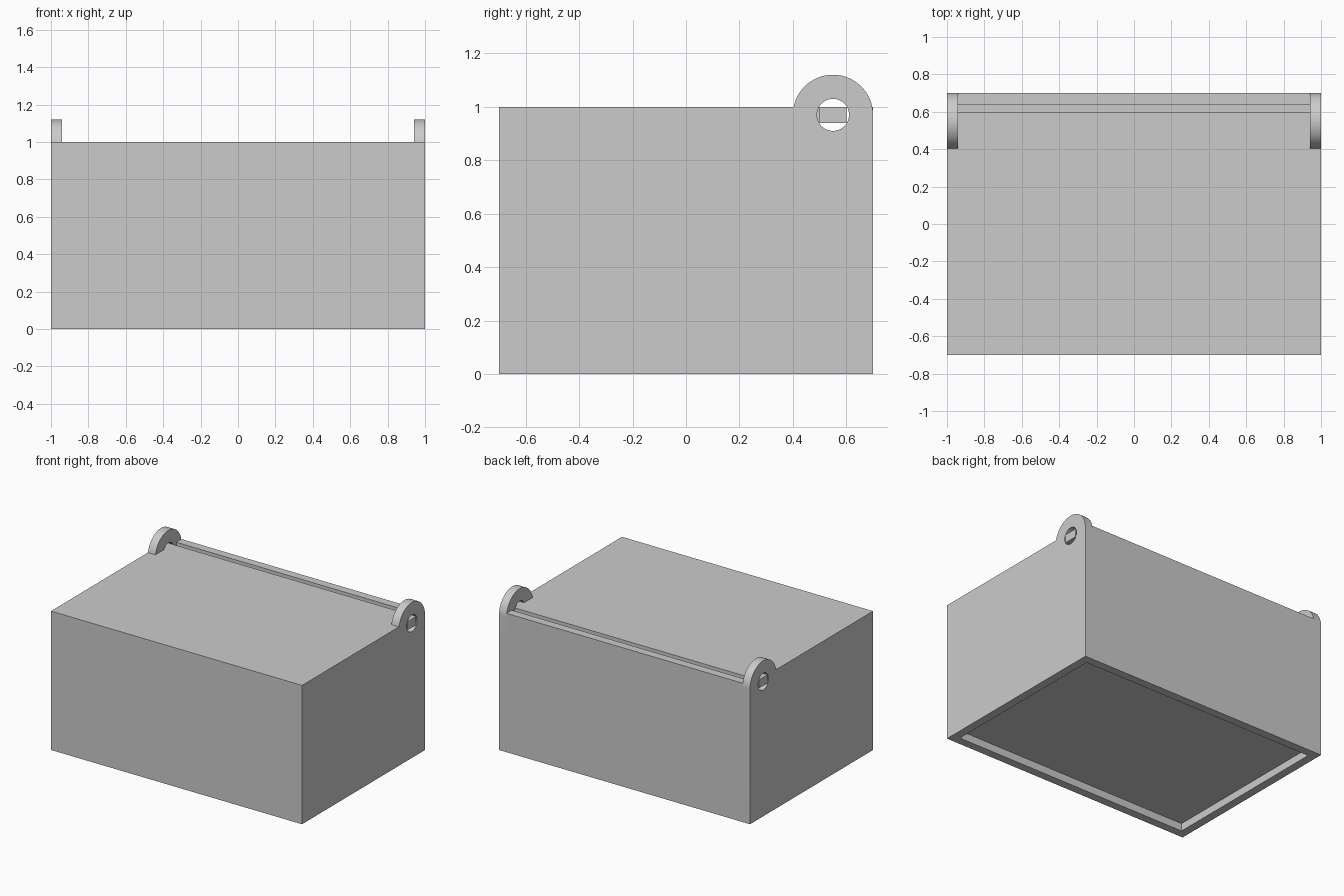
import bpy, bmesh, math

old = bpy.data.objects.get("Cube")
if old:
    bpy.data.objects.remove(old)

W, D, H, T = 1.0, 0.7, 1.0, 0.06       # half width, half depth, height, wall
HY, HZ = D - 0.15, H - T / 2           # hinge axis
EAR_R, HOLE_R = 0.15, 0.06

grey = bpy.data.materials.new("plain grey")
grey.use_nodes = True
colour = (0.6, 0.6, 0.6, 1)
grey.diffuse_color = colour
grey.node_tree.nodes["Principled BSDF"].inputs["Base Color"].default_value = colour


def finish(name, bm):
    bmesh.ops.recalc_face_normals(bm, faces=bm.faces)
    mesh = bpy.data.meshes.new(name)
    bm.to_mesh(mesh)
    bm.free()
    mesh.materials.append(grey)
    obj = bpy.data.objects.new(name, mesh)
    bpy.context.collection.objects.link(obj)
    return obj


def box(name, x0, x1, y0, y1, z0, z1):
    bm = bmesh.new()
    bmesh.ops.create_cube(bm, size=1)
    for v in bm.verts:
        v.co = (x0 + (v.co.x + 0.5) * (x1 - x0),
                y0 + (v.co.y + 0.5) * (y1 - y0),
                z0 + (v.co.z + 0.5) * (z1 - z0))
    return finish(name, bm)


def arc(radius, start, end, steps):
    angles = [start + (end - start) * i / steps for i in range(steps + 1)]
    return [(HY + radius * math.cos(a), HZ + radius * math.sin(a)) for a in angles]


def side_wall(name, x):
    # Wall outline with a rounded hinge ear and a round pivot hole
    lift = math.asin((H - HZ) / EAR_R)
    outline = [(-D, H), (-D, 0), (D, 0)] + arc(EAR_R, 0, math.pi - lift, 48)
    hole = arc(HOLE_R, 0, 2 * math.pi, 48)[:-1]
    bm = bmesh.new()
    for loop in (outline, hole):
        verts = [bm.verts.new((x, y, z)) for y, z in loop]
        for i, v in enumerate(verts):
            bm.edges.new((v, verts[i - 1]))
    bmesh.ops.triangle_fill(bm, edges=bm.edges[:], use_beauty=True)
    bmesh.ops.dissolve_limit(bm, angle_limit=0.01, verts=[], edges=bm.edges[:])
    out = bmesh.ops.extrude_face_region(bm, geom=bm.faces[:], use_keep_orig=True)
    for v in out["geom"]:
        if isinstance(v, bmesh.types.BMVert):
            v.co.x += T
    obj = finish(name, bm)
    bpy.ops.object.select_all(action="DESELECT")
    obj.select_set(True)
    bpy.context.view_layer.objects.active = obj
    bpy.ops.object.shade_smooth_by_angle(angle=math.radians(30))


# Case walls
inner = W - T
side_wall("left_wall", inner)
side_wall("right_wall", -W)
box("front_wall", -inner, inner, -D, -D + T, 0, H - T)
box("back_wall", -inner, inner, D - T, D, 0, H)

# Recessed floor
box("floor_panel", -inner, inner, -D + T, D - T, 0.055, 0.115)

# Lid with a gap behind it, and its pivot pegs in the ears
box("lid", -inner, inner, -D, HY + 0.05, H - T, H)
for name, x0, x1 in (("left_peg", inner, W), ("right_peg", -W, -inner)):
    box(name, x0, x1, HY - 0.05, HY + 0.05, H - T, H)
